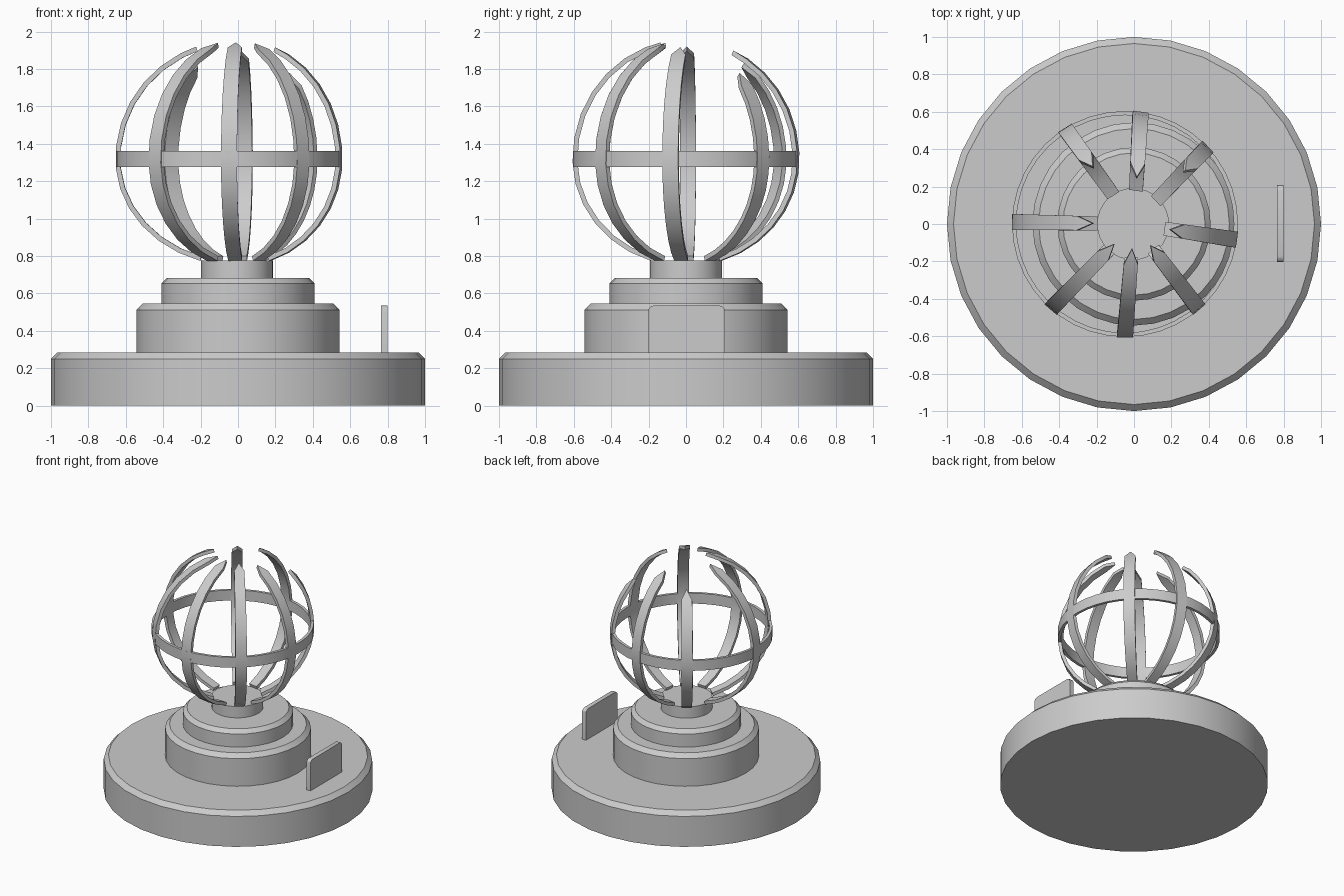
import bpy, bmesh, math
from math import sin, cos, pi, radians
from mathutils import Vector

if "Cube" in bpy.data.objects:
    bpy.data.objects.remove(bpy.data.objects["Cube"])


def finish(bm, name, smooth=True):
    bmesh.ops.remove_doubles(bm, verts=bm.verts, dist=1e-5)
    bmesh.ops.recalc_face_normals(bm, faces=bm.faces)
    me = bpy.data.meshes.new(name)
    bm.to_mesh(me)
    bm.free()
    ob = bpy.data.objects.new(name, me)
    bpy.context.collection.objects.link(ob)
    if smooth:
        bpy.ops.object.select_all(action='DESELECT')
        ob.select_set(True)
        bpy.context.view_layer.objects.active = ob
        bpy.ops.object.shade_smooth_by_angle(angle=radians(30))
    return ob


def loft(bm, rows, closed=False):
    """Skin equal-length closed cross-sections; cap the ends unless closed."""
    rows = [[bm.verts.new(p) for p in row] for row in rows]
    n = len(rows[0])
    pairs = list(zip(rows, rows[1:])) + ([(rows[-1], rows[0])] if closed else [])
    for a, b in pairs:
        for i in range(n):
            j = (i + 1) % n
            bm.faces.new((a[i], a[j], b[j], b[i]))
    if not closed:
        bm.faces.new(rows[0][::-1])
        bm.faces.new(rows[-1])


def disc(name, r, z0, z1, bevel, cx=0, sides=32):
    prof = [(r, z0), (r, z1 - bevel), (r - bevel, z1)] if bevel else [(r, z0), (r, z1)]
    bm = bmesh.new()
    loft(bm, [[(cx + pr * cos(2 * pi * i / sides), pr * sin(2 * pi * i / sides), z)
               for i in range(sides)] for pr, z in prof])
    return finish(bm, name)


# Stepped pedestal
disc("base", 1.0, 0, 0.285, 0.035)
disc("lower_tier", 0.543, 0.28, 0.545, 0.033)
disc("upper_tier", 0.41, 0.54, 0.682, 0.03)
disc("neck", 0.192, 0.675, 0.775, 0, cx=-0.005)

# Plaque standing on the base, rounded in its own plane
bm = bmesh.new()
bmesh.ops.create_cube(bm, size=1)
for v in bm.verts:
    v.co = Vector((0.782 + v.co.x * 0.036, 0.003 + v.co.y * 0.41, 0.4 + v.co.z * 0.27))
edges = [e for e in bm.edges
         if abs(e.verts[0].co.x - e.verts[1].co.x) > 0.01 and e.verts[0].co.z > 0.4]
bmesh.ops.bevel(bm, geom=edges, offset=0.03, segments=3, profile=0.5, affect='EDGES')
finish(bm, "plaque")

# Equator ring of the cage
CX, CZ, R, T = -0.048, 1.318, 0.604, 0.022
bm = bmesh.new()
loft(bm, [[(CX + r * cos(a), r * sin(a), z) for r, z in
           ((R, 1.275), (R, 1.36), (R - T, 1.36), (R - T, 1.275))]
          for a in (2 * pi * i / 40 for i in range(40))], closed=True)
finish(bm, "cage_ring")


# Curved ribs with pointed tips: (azimuth, tip elevation)
def rib(name, azimuth, tip, steps=12, half=0.043):
    az = radians(azimuth)
    out, side = Vector((cos(az), sin(az), 0)), Vector((-sin(az), cos(az), 0))
    start, end = -72, tip - 8
    path = [(start + (end - start) * i / steps, half) for i in range(steps + 1)]
    path.append((tip, 0.001))
    rows = []
    for deg, w in path:
        p = radians(deg)
        w *= 0.8 + 0.2 * cos(p)
        rz = 0.64 if p > 0 else 0.572
        centre = Vector((CX * cos(p), 0, CZ))
        outer = centre + out * (R + 0.003) * cos(p) + Vector((0, 0, rz * sin(p)))
        inner = outer - 0.026 * (out * cos(p) + Vector((0, 0, sin(p))))
        rows.append([outer - side * w, outer + side * w, inner + side * w, inner - side * w])
    bm = bmesh.new()
    loft(bm, rows)
    return finish(bm, name)


ribs = [("right", -8, 69), ("back_right", 43, 46), ("back", 82, 65), ("back_left", 122, 53),
        ("left", 179, 70), ("front_left", 229, 76), ("front", 270, 77), ("front_right", 311, 75)]
for label, azimuth, tip in ribs:
    rib("cage_rib_" + label, azimuth, tip)
